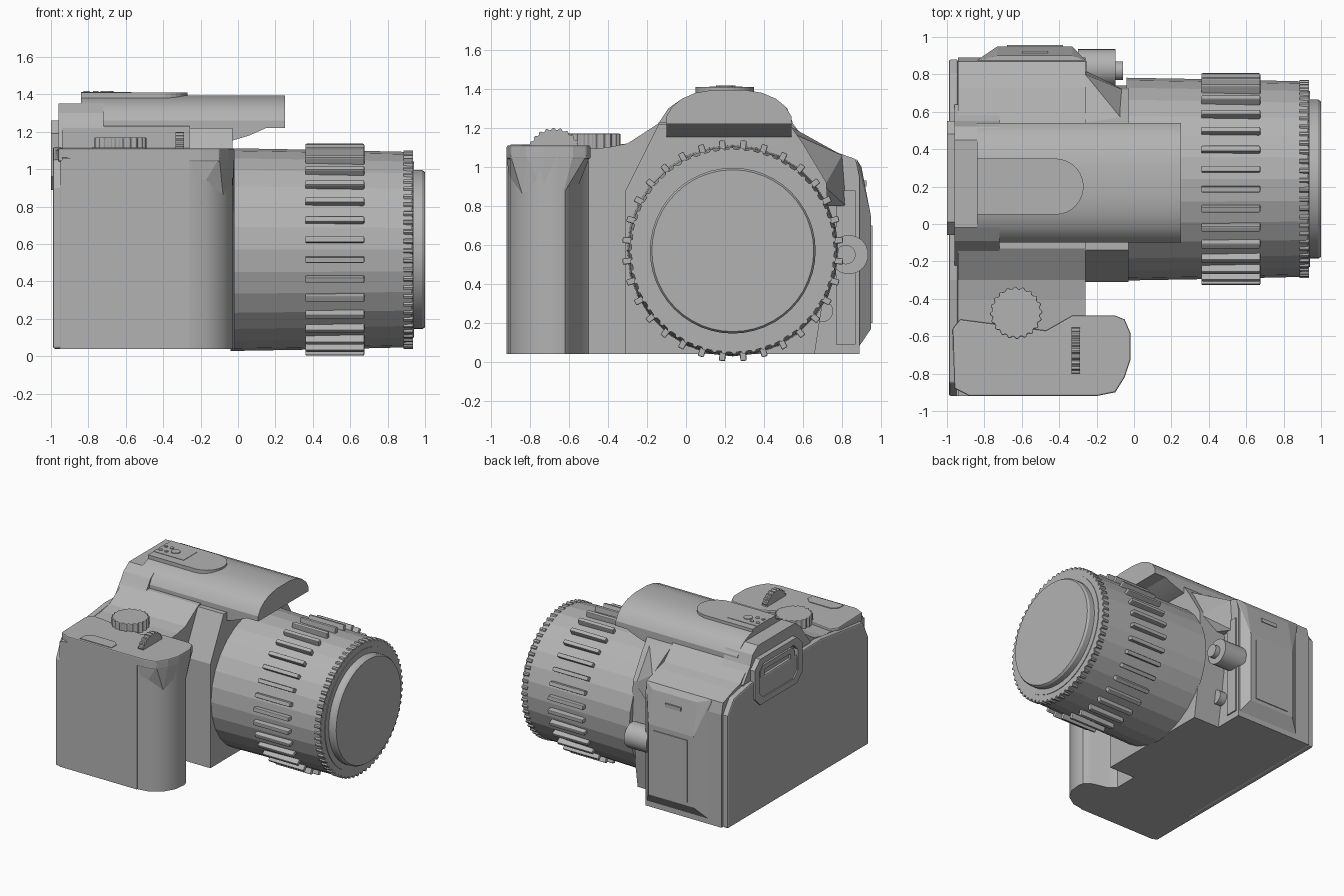
import bpy, bmesh
from math import sin, cos, pi, radians
from mathutils import Vector, Matrix

cube = bpy.data.objects.get("Cube")
if cube:
    bpy.data.objects.remove(cube, do_unlink=True)

grey = bpy.data.materials.new("plain grey")
grey.use_nodes = True
COLOUR = (0.45, 0.45, 0.45, 1)
grey.diffuse_color = COLOUR
grey.node_tree.nodes["Principled BSDF"].inputs["Base Color"].default_value = COLOUR

LENS_Y, LENS_Z = 0.24, 0.57


def finish(name, bm, bevel=0, smooth=0):
    bmesh.ops.recalc_face_normals(bm, faces=bm.faces)
    me = bpy.data.meshes.new(name)
    bm.to_mesh(me)
    bm.free()
    me.materials.append(grey)
    ob = bpy.data.objects.new(name, me)
    bpy.context.collection.objects.link(ob)
    if bevel:
        mod = ob.modifiers.new("bevel", "BEVEL")
        mod.width, mod.segments, mod.angle_limit = bevel, 2, radians(40)
    if smooth:
        bpy.context.view_layer.objects.active = ob
        ob.select_set(True)
        bpy.ops.object.shade_smooth_by_angle(angle=radians(smooth))
        ob.select_set(False)
    return ob


def place(axis, u, v, w):
    return {"x": (w, u, v), "y": (u, w, v), "z": (u, v, w)}[axis]


def prism(name, pts, axis, a, b, bevel=0, smooth=0):
    """Extrude a flat outline along an axis from a to b."""
    bm = bmesh.new()
    face = bm.faces.new([bm.verts.new(place(axis, u, v, a)) for u, v in pts])
    ext = bmesh.ops.extrude_face_region(bm, geom=[face])["geom"]
    step = Vector(place(axis, 0, 0, b - a))
    bmesh.ops.translate(bm, vec=step, verts=[g for g in ext if isinstance(g, bmesh.types.BMVert)])
    return finish(name, bm, bevel, smooth)


def box(name, x, y, z, bevel=0):
    return prism(name, [(x[0], y[0]), (x[1], y[0]), (x[1], y[1]), (x[0], y[1])], "z", *z, bevel)


def hull(name, pts):
    bm = bmesh.new()
    for p in pts:
        bm.verts.new(p)
    bmesh.ops.convex_hull(bm, input=bm.verts)
    bmesh.ops.dissolve_limit(bm, angle_limit=0.01, verts=bm.verts, edges=bm.edges)
    return finish(name, bm)


def circle(u, v, r, n, start=0.0, sweep=2 * pi):
    return [(u + r * cos(start + sweep * i / n), v + r * sin(start + sweep * i / n)) for i in range(n)]


def gear(u, v, r, depth, teeth):
    return [(u + q * cos(t), v + q * sin(t)) for i in range(teeth)
            for q, t in [(r - depth if k > 1 else r, 2 * pi * (i + k / 4) / teeth) for k in range(4)]]


def lathe_x(name, profile, n):
    """Closed turned solid around the lens axis from (x, radius) pairs."""
    bm = bmesh.new()
    rings = [[bm.verts.new((x, y, z)) for y, z in circle(LENS_Y, LENS_Z, r, n)] for x, r in profile]
    for p, q in zip(rings, rings[1:]):
        for i in range(n):
            bm.faces.new((p[i], p[(i + 1) % n], q[(i + 1) % n], q[i]))
    bm.faces.new(rings[0])
    bm.faces.new(rings[-1])
    return finish(name, bm, 0, 8)


# Main body with sloping shoulders
prism("body", [(-.92, .04), (-.92, 1.06), (-.4, 1.1), (-.3, 1.12), (-.13, 1.23), (.53, 1.23),
               (.65, 1.11), (.73, 1.09), (.87, 1.04), (.89, .95), (.89, .04)], "x", -.94, -.26)
prism("back_plate", [(-.92, .04), (-.92, .9), (-.85, 1.05), (-.3, 1.12), (.6, 1.1), (.8, 1.06),
                     (.88, .95), (.88, .04)], "x", -.99, -.94, .012)

# Lens mount block
prism("lens_mount", [(-.31, .04), (-.31, .88), (-.24, 1.02), (-.14, 1.22), (.53, 1.22), (.6, 1.12),
                     (.72, .92), (.74, .6), (.7, .3), (.66, .04)], "x", -.26, -.03)
prism("mount_flange", circle(LENS_Y, LENS_Z, .5, 48), "x", -.05, 0)

# Hand grip with its collar and top plate
grip_outline = [(-.95, -.92), (-.3, -.92), (-.17, -.9), (-.08, -.84), (-.03, -.75), (-.02, -.66),
                (-.03, -.62), (-.08, -.58), (-.2, -.55), (-.26, -.5), (-.95, -.5)]
prism("grip", grip_outline, "z", .04, 1.05, 0, 35)
rim = [(-.1, -.9), (-.05, -.82), (-.02, -.73), (-.02, -.58), (-.05, -.51), (-.1, -.49)]
hull("grip_collar", [(x, y, 1.06) for x, y in rim + [(-.25, -.49), (-.25, -.92)]]
     + [(x, y, .86) for x, y in [(-.22, -.9), (-.08, -.84), (-.03, -.73), (-.03, -.63), (-.22, -.57)]])
prism("grip_top_plate", [(-.96, -.88), (-.88, -.92), (-.2, -.92)] + rim
      + [(-.33, -.49), (-.4, -.53), (-.47, -.57), (-.93, -.51), (-.97, -.56)], "z", 1.04, 1.11, .008)
prism("shutter_recess_plate", [(-.78, -.9), (-.5, -.9), (-.5, -.84), (-.54, -.8), (-.74, -.8), (-.78, -.84)],
      "z", 1.11, 1.115)
prism("mode_dial", gear(-.63, -.475, .14, .012, 20), "z", 1.04, 1.17, .005)
prism("control_wheel", gear(-.675, 1.06, .14, .01, 24), "x", -.335, -.29)

# Finder housing and eyepiece
prism("finder_housing", [(-.25, 1.08), (-.13, 1.24), (-.09, 1.3), (-.02, 1.35), (.45, 1.35), (.52, 1.3),
                         (.55, 1.22), (.64, 1.1), (.55, .92), (-.05, .92)], "x", -.96, -.72)


def frame(y0, y1, z0, z1, c):
    return [(y0 + c, z0), (y1 - c, z0), (y1, z0 + c), (y1, z1 - c), (y1 - c, z1),
            (y0 + c, z1), (y0, z1 - c), (y0, z0 + c)]


def ring_frame(name, outer, inner, x0, x1):
    bm = bmesh.new()
    loops = [[bm.verts.new((x, y, z)) for y, z in pts]
             for pts, x in ((outer, x1), (outer, x0), (inner, x0), (inner, x1))]
    for p, q in zip(loops, loops[1:] + loops[:1]):
        for i in range(len(p)):
            j = (i + 1) % len(p)
            bm.faces.new((p[i], p[j], q[j], q[i]))
    return finish(name, bm)


ring_frame("eyepiece_frame", frame(-.06, .55, .89, 1.26, .07), frame(0, .49, .94, 1.21, .05), -1, -.94)
ring_frame("eyepiece_rim", frame(.03, .46, .96, 1.19, .03), frame(.08, .41, 1.0, 1.15, .01), -.99, -.94)
box("eyepiece_glass", (-.97, -.95), (.08, .41), (1.0, 1.15))

# Overhanging flash hood and its underside
prism("flash_hood", [(-.1, 1.22), (-.1, 1.26), (-.07, 1.31), (-.02, 1.35), (.05, 1.38), (.14, 1.395),
                     (.3, 1.395), (.39, 1.38), (.46, 1.35), (.51, 1.31), (.54, 1.26), (.54, 1.22)],
      "x", -.84, .25, 0, 25)
prism("hood_underside", [(-.26, 1.1), (-.04, 1.15), (.06, 1.18), (.15, 1.22), (-.04, 1.25), (-.26, 1.25)],
      "y", -.1, .54, 0, 25)
prism("accessory_plate", [(-.84, .05)] + circle(-.42, .2, .15, 16, -pi / 2, pi * 16 / 15)
      + [(-.84, .35)], "z", 1.38, 1.41)
box("shoe_plate", (-.84, -.57), (.12, .29), (1.41, 1.413))
for x, y, r in [(-.7, .205, .035), (-.81, .17, .015), (-.76, .17, .015), (-.81, .24, .015), (-.76, .24, .015)]:
    prism("shoe_contact", circle(x, y, r, 16), "z", 1.41, 1.418)

# Side door with raised panel
hull("side_door", [(x, .875, z) for x in (-.84, -.26) for z in (.06, 1.04)]
     + [(x, .95, z) for x in (-.73, -.33) for z in (.17, .74)]
     + [(x, .9, z) for x in (-.73, -.33) for z in (.1, 1.0)])
box("door_panel", (-.68, -.38), (.94, .957), (.2, .7))
box("door_slot", (-.6, -.46), (.89, .925), (.9, .93))
box("front_side_panel", (-.27, -.25), (.77, .87), (.09, .88))

# Release knob and small buttons beside the lens
prism("release_knob", circle(.835, .55, .1, 28), "x", -.3, -.1, 0, 30)
prism("release_knob_tip", circle(.82, .55, .05, 20), "x", -.1, -.06, 0, 30)
prism("mount_button", circle(.7, .26, .055, 20), "x", -.26, -.2)
hull("mount_shoulder", [(-.26, .53, 1.21), (-.26, .8, 1.06), (-.12, .68, 1.04), (-.26, .82, .8), (-.04, .53, 1.18),
                        (-.04, .71, .9), (-.26, .6, .8), (-.06, .55, .8)])

# Lens barrel, focus ribs and front cap
lathe_x("lens_barrel", [(-.04, .542), (.36, .535), (.67, .528), (.93, .522)], 28)
for i in range(32):
    rib = box("focus_rib", (.36, .675), (-.016, .016), (.5, .568), .006)
    rib.matrix_world = Matrix.Translation((0, LENS_Y, LENS_Z)) @ Matrix.Rotation(2 * pi * (i + .5) / 32, 4, "X")
prism("front_ring", gear(LENS_Y, LENS_Z, .53, .018, 64), "x", .885, .935)
lathe_x("lens_cap", [(.9, .47), (.94, .47), (.94, .425), (.985, .425), (1.0, .415)], 48)
